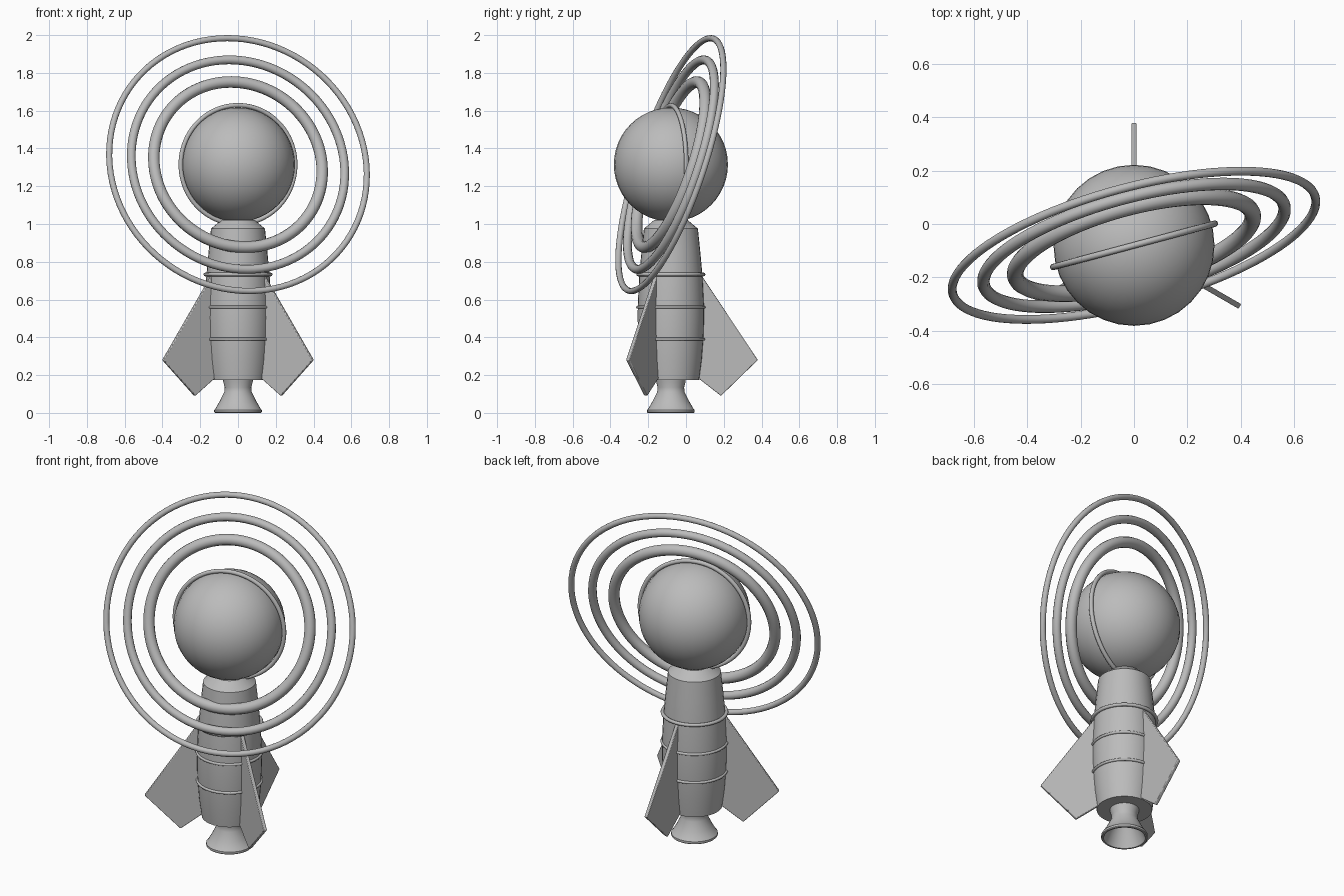
import bpy, bmesh, math
from mathutils import Vector, Matrix

if "Cube" in bpy.data.objects:
    bpy.data.objects.remove(bpy.data.objects["Cube"])

AXIS = Vector((0, -0.08, 0))           # rocket axis
HUB = Vector((0, -0.08, 1.3145))       # globe centre

grey = bpy.data.materials.new("plain grey")
grey.diffuse_color = (0.5, 0.5, 0.5, 1)
grey.use_nodes = True
grey.node_tree.nodes["Principled BSDF"].inputs["Base Color"].default_value = grey.diffuse_color


def finish(name, bm, loc, rot=(0, 0, 0), angle=30):
    bmesh.ops.recalc_face_normals(bm, faces=bm.faces)
    me = bpy.data.meshes.new(name)
    bm.to_mesh(me)
    bm.free()
    ob = bpy.data.objects.new(name, me)
    bpy.context.collection.objects.link(ob)
    ob.location = loc
    ob.rotation_euler = rot
    me.materials.append(grey)
    bpy.ops.object.select_all(action='DESELECT')
    ob.select_set(True)
    bpy.context.view_layer.objects.active = ob
    bpy.ops.object.shade_smooth_by_angle(angle=math.radians(angle))
    return ob


def lathe(name, profile, loc, n=32):
    """Spin an (r, z) profile around z; r = 0 ends become poles."""
    bm = bmesh.new()
    vs = [bm.verts.new((r, 0, z)) for r, z in profile]
    es = [bm.edges.new(p) for p in zip(vs, vs[1:])]
    bmesh.ops.spin(bm, geom=vs + es, cent=(0, 0, 0), axis=(0, 0, 1),
                   angle=math.tau, steps=n, use_duplicate=False)
    bmesh.ops.remove_doubles(bm, verts=bm.verts, dist=1e-5)
    return finish(name, bm, loc)


def torus(name, R, r, loc, rot=(0, 0, 0), n=96, m=12):
    bm = bmesh.new()
    grid = [[bm.verts.new(((R + r * math.cos(b)) * math.cos(a),
                           (R + r * math.cos(b)) * math.sin(a), r * math.sin(b)))
             for b in (math.tau * j / m for j in range(m))]
            for a in (math.tau * i / n for i in range(n))]
    for i in range(n):
        for j in range(m):
            k, l = (i + 1) % n, (j + 1) % m
            bm.faces.new((grid[i][j], grid[k][j], grid[k][l], grid[i][l]))
    return finish(name, bm, loc, rot, 60)


# globe with its upright band
bm = bmesh.new()
bmesh.ops.create_uvsphere(bm, u_segments=32, v_segments=24, radius=0.302)
finish("globe", bm, HUB)
yaw = math.radians(15)
torus("globe_band", 0.314, 0.012, HUB, (math.radians(90), 0, yaw))

# tilted orbit rings
for name, R, r in (("inner", 0.460, 0.031), ("middle", 0.583, 0.0235), ("outer", 0.7037, 0.0165)):
    torus(name + "_orbit_ring", R, r, HUB, (math.radians(72), 0, yaw))

# rocket body with chamfered collar
lathe("rocket_body", [(0, 0.175), (0.15, 0.175), (0.164, 0.28), (0.173, 0.40), (0.176, 0.50),
                      (0.175, 0.58), (0.168, 0.72), (0.155, 0.86), (0.143, 0.975),
                      (0.09, 1.02), (0, 1.02)], AXIS)

# body hoops
for name, z, R, r in (("lower", 0.39, 0.174, 0.008), ("middle", 0.56, 0.176, 0.008),
                      ("upper", 0.733, 0.173, 0.010)):
    torus(name + "_hoop", R, r, AXIS + Vector((0, 0, z)), n=48, m=8)

# hollow engine nozzle with lip
lathe("nozzle", [(0, 0.19), (0.08, 0.19), (0.078, 0.165), (0.07, 0.135), (0.073, 0.11),
                 (0.098, 0.06), (0.121, 0.02), (0.126, 0.016), (0.126, 0.004), (0.122, 0),
                 (0.113, 0), (0.088, 0.06), (0.062, 0.11), (0, 0.125)], AXIS)

# three swept fins
for i, deg in enumerate((90, 210, 330)):
    bm = bmesh.new()
    pts = [(0.12, 0.72), (0.168, 0.72), (0.46, 0.28), (0.265, 0.09), (0.152, 0.178), (0.12, 0.19)]
    face = bm.faces.new([bm.verts.new((x, -0.01, z)) for x, z in pts])
    ext = bmesh.ops.extrude_face_region(bm, geom=[face])
    bmesh.ops.translate(bm, vec=(0, 0.02, 0),
                        verts=[v for v in ext["geom"] if isinstance(v, bmesh.types.BMVert)])
    fin = finish("fin_%d" % (i + 1), bm, AXIS, (0, 0, math.radians(deg)))
    bev = fin.modifiers.new("soft edges", 'BEVEL')
    bev.width = 0.004
    bev.segments = 2
